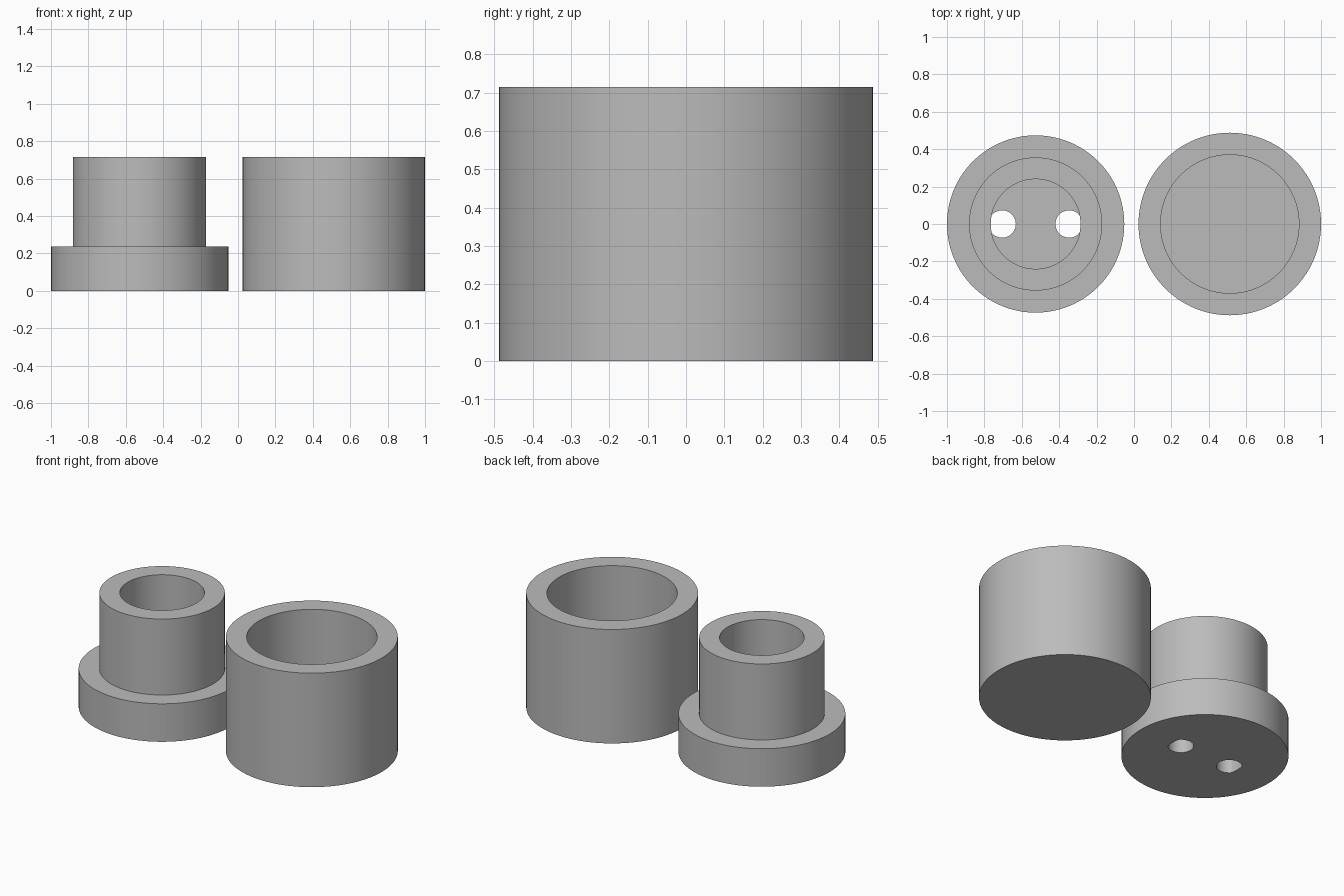
import bpy, bmesh, math

cube = bpy.data.objects.get("Cube")
if cube:
    bpy.data.objects.remove(cube, do_unlink=True)

UNIT = 0.119          # shared wall thickness
HEIGHT = 6 * UNIT
SIDES = 100

grey = bpy.data.materials.new("plain grey")
grey.use_nodes = True
colour = (0.5, 0.5, 0.5, 1)
grey.diffuse_color = colour
grey.node_tree.nodes["Principled BSDF"].inputs["Base Color"].default_value = colour


def smooth(obj):
    bpy.ops.object.select_all(action='DESELECT')
    obj.select_set(True)
    bpy.context.view_layer.objects.active = obj
    bpy.ops.object.shade_smooth_by_angle(angle=math.radians(30))


def lathe(name, profile, x, closed=False, sides=SIDES):
    """Spin (radius, z) points round a vertical axis; open ends are capped."""
    bm = bmesh.new()
    rings = []
    for r, z in profile:
        rings.append([bm.verts.new((r * math.cos(2 * math.pi * i / sides),
                                    r * math.sin(2 * math.pi * i / sides), z))
                      for i in range(sides)])
    pairs = list(zip(rings, rings[1:]))
    if closed:
        pairs.append((rings[-1], rings[0]))
    else:
        bm.faces.new(rings[0])
        bm.faces.new(rings[-1])
    for a, b in pairs:
        for i in range(sides):
            j = (i + 1) % sides
            bm.faces.new((a[i], a[j], b[j], b[i]))
    bmesh.ops.recalc_face_normals(bm, faces=bm.faces)
    mesh = bpy.data.meshes.new(name)
    bm.to_mesh(mesh)
    bm.free()
    mesh.materials.append(grey)
    obj = bpy.data.objects.new(name, mesh)
    obj.location.x = x
    bpy.context.collection.objects.link(obj)
    return obj


# Open cup with a solid floor
cup_r, cup_bore = 0.488, 0.37
cup = lathe("cup", [(cup_r, 0), (cup_r, HEIGHT), (cup_bore, HEIGHT),
                    (cup_bore, UNIT)], 1 - cup_r)
smooth(cup)

# Flanged tube
flange_r, neck_r, bore_r = 0.474, 0.356, 0.24
plug_x = flange_r - 1
tube = lathe("flanged_tube", [(flange_r, 0), (flange_r, 2 * UNIT), (neck_r, 2 * UNIT),
                              (neck_r, HEIGHT), (bore_r, HEIGHT), (bore_r, 0)],
             plug_x, closed=True)
smooth(tube)

# Floor of the tube, pierced by two round holes that meet the bore wall
floor = lathe("tube_floor", [(bore_r, 0), (bore_r, UNIT)], plug_x)
bpy.context.view_layer.objects.active = floor
for side in (-1, 1):
    cutter = lathe("hole_cutter", [(0.073, -UNIT), (0.073, 2 * UNIT)],
                   plug_x + side * 0.179, sides=48)
    cutter.hide_render = True
    cut = floor.modifiers.new("hole", 'BOOLEAN')
    cut.operation = 'DIFFERENCE'
    cut.solver = 'EXACT'
    cut.object = cutter
    bpy.ops.object.modifier_apply(modifier=cut.name)
    bpy.data.objects.remove(cutter, do_unlink=True)
smooth(floor)
